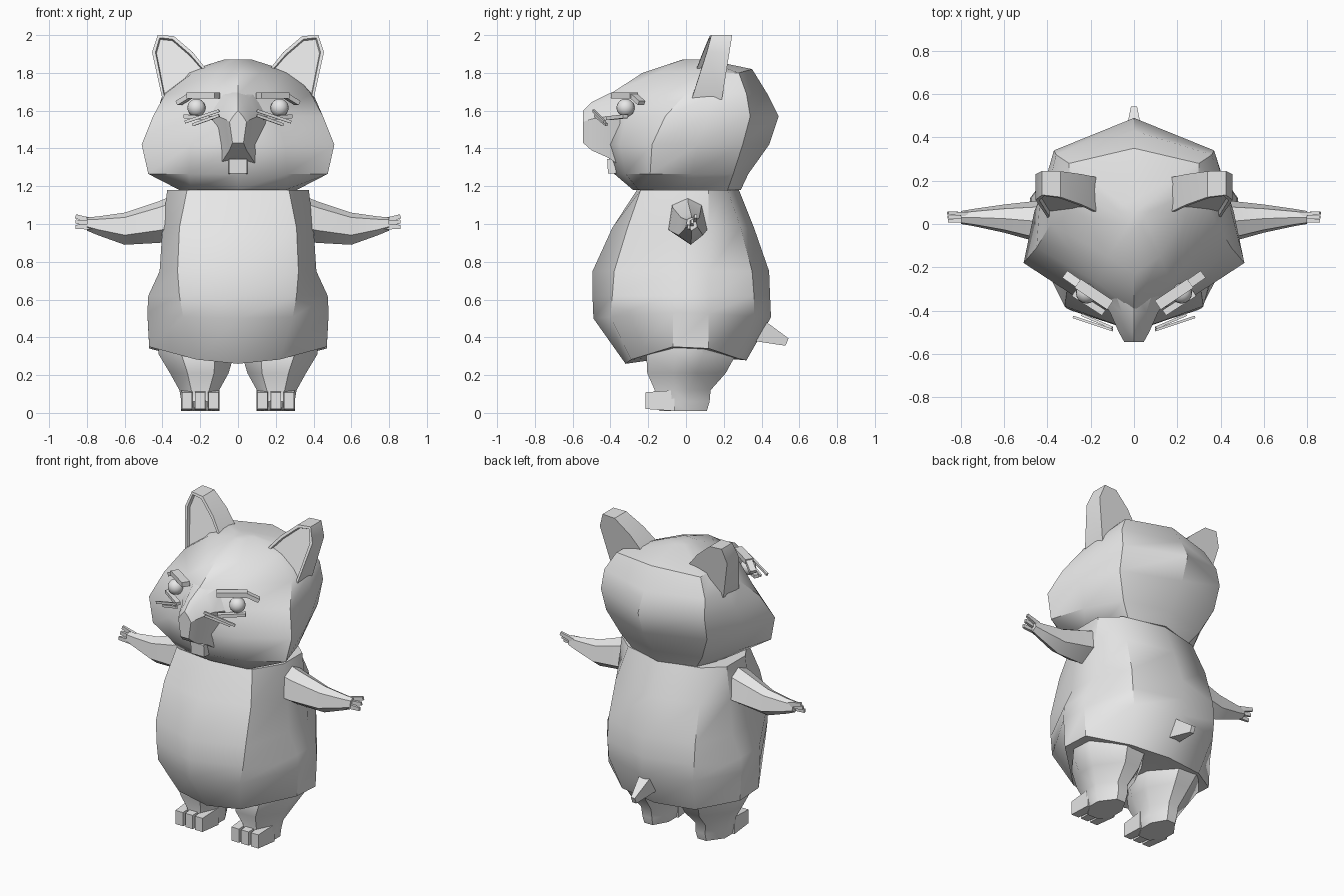
import bpy, bmesh, math
from mathutils import Vector

if "Cube" in bpy.data.objects:
    bpy.data.objects.remove(bpy.data.objects["Cube"])

grey = bpy.data.materials.new("plain grey")
grey.diffuse_color = (0.8, 0.8, 0.8, 1)
grey.use_nodes = True
grey.node_tree.nodes["Principled BSDF"].inputs["Base Color"].default_value = grey.diffuse_color


def finish(name, bm, angle=32):
    """Turn a bmesh into an object, smooth except at sharp edges."""
    bmesh.ops.recalc_face_normals(bm, faces=bm.faces)
    for f in bm.faces:
        f.smooth = True
    for e in bm.edges:
        e.smooth = e.calc_face_angle(0) < math.radians(angle)
    me = bpy.data.meshes.new(name)
    bm.to_mesh(me)
    bm.free()
    me.materials.append(grey)
    ob = bpy.data.objects.new(name, me)
    bpy.context.collection.objects.link(ob)
    return ob


def loft(name, rings, angle=32):
    """Skin a list of equal-length point rings and cap both ends."""
    bm = bmesh.new()
    vs = [[bm.verts.new(p) for p in r] for r in rings]
    n = len(vs[0])
    for a, b in zip(vs, vs[1:]):
        for i in range(n):
            j = (i + 1) % n
            bm.faces.new((a[i], a[j], b[j], b[i]))
    caps = [bm.faces.new(vs[0]), bm.faces.new(vs[-1])]
    bmesh.ops.poke(bm, faces=caps)
    return finish(name, bm, angle)


def mirrored(half):
    """Complete a half ring whose first and last points lie on x = 0."""
    return half + [(-x, y, z) for x, y, z in half[-2:0:-1]]


def bar(name, a, b, w, h, taper=1.0):
    """Four-sided bar from a to b, w wide and h high."""
    a, b = Vector(a), Vector(b)
    d = (b - a).normalized()
    side = d.cross(Vector((0, 0, 1))).normalized()
    up = side.cross(d)
    rings = []
    for p, s in ((a, 1), (b, taper)):
        rings.append([p + side * w / 2 * s * i + up * h / 2 * s * j
                      for i, j in ((1, 1), (-1, 1), (-1, -1), (1, -1))])
    return loft(name, rings)


# Torso: z, front y, front corner x/y, side x, back corner x/y, back y, side lift
rings = []
for z, f, xm, ym, xc, xb, yb, b, lift in (
        (0.26, -0.32, 0.22, -0.29, 0.47, 0.26, 0.28, 0.32, 0.09),
        (0.50, -0.49, 0.29, -0.40, 0.48, 0.30, 0.36, 0.45, 0.03),
        (0.62, -0.495, 0.31, -0.39, 0.475, 0.31, 0.36, 0.445, 0),
        (0.75, -0.495, 0.32, -0.38, 0.415, 0.31, 0.35, 0.44, 0),
        (0.98, -0.39, 0.31, -0.31, 0.40, 0.30, 0.29, 0.36, 0),
        (1.18, -0.26, 0.27, -0.24, 0.375, 0.26, 0.22, 0.28, 0)):
    rings.append(mirrored([(0, f, z), (xm, ym, z + lift * 0.25),
                           (xc, -0.07, z + lift), (xc, 0.12, z + lift * 0.9),
                           (xb, yb, z + lift * 0.3), (0, b, z + lift * 0.2)]))
loft("torso", rings, 38)

# Head: z, front y, face corner x/y, cheek x/y, back corner x/y, back y
rings = []
for z, f, xm, ym, xc, yc, xb, yb, b in (
        (1.18, -0.28, 0.25, -0.25, 0.31, -0.08, 0.23, 0.22, 0.29),
        (1.265, -0.38, 0.26, -0.32, 0.475, -0.19, 0.29, 0.25, 0.33),
        (1.42, -0.43, 0.25, -0.35, 0.51, -0.18, 0.36, 0.30, 0.44),
        (1.57, -0.44, 0.20, -0.32, 0.45, -0.11, 0.37, 0.34, 0.49),
        (1.69, -0.40, 0.17, -0.27, 0.385, 0.0, 0.36, 0.32, 0.43),
        (1.80, -0.23, 0.12, -0.15, 0.24, 0.04, 0.30, 0.28, 0.35),
        (1.87, -0.02, 0.03, -0.01, 0.05, 0.03, 0.05, 0.09, 0.11)):
    mid = ((xc + xb) / 2 + 0.025, (yc + yb) / 2, z)
    zb = z + 0.02 * (z == 1.80)
    rings.append(mirrored([(0, f, z), (xm, ym, z), (xc, yc, z), mid,
                           (xb, yb, z), (0, b, zb)]))
loft("head", rings, 36)

# Snout, tapering forward to the nose
rings = []
for y, x, lo, hi in ((-0.28, 0.20, 1.26, 1.73), (-0.41, 0.11, 1.35, 1.69),
                     (-0.50, 0.07, 1.39, 1.645), (-0.545, 0.045, 1.43, 1.60)):
    m = lo + (hi - lo) * 0.65
    rings.append(mirrored([(0, y, hi), (x * 0.5, y, hi - 0.025), (x, y, m),
                           (x * 0.65, y, lo), (0, y, lo)]))
loft("snout", rings)
bar("lower_jaw", (0, -0.32, 1.31), (0, -0.415, 1.305), 0.11, 0.09, 0.85)

# Tail
bar("tail", (0, 0.39, 0.435), (0, 0.535, 0.375), 0.08, 0.12, 0.35)

for s, side in ((-1, "left"), (1, "right")):
    # Ear: front outline, extruded back and leaning, with a recessed front
    outline = ((0.16, 1.81), (0.24, 1.91), (0.34, 1.995), (0.425, 2.0),
               (0.455, 1.91), (0.40, 1.66), (0.30, 1.68))
    bm = bmesh.new()
    front, back = [], []
    for x, z in outline:
        h = z - 1.66
        front.append(bm.verts.new((s * x, 0.02 + h * 0.3 + 0.1 * (x - 0.3), z)))
        back.append(bm.verts.new((s * x, 0.19 + h * 0.16, z)))
    for i in range(len(front)):
        j = (i + 1) % len(front)
        bm.faces.new((front[i], front[j], back[j], back[i]))
    bm.faces.new(back)
    face = bm.faces.new(front)
    bmesh.ops.recalc_face_normals(bm, faces=bm.faces)
    bmesh.ops.inset_individual(bm, faces=[face], thickness=0.018)
    bmesh.ops.inset_individual(bm, faces=[face], thickness=0.004, depth=-0.02)
    finish(side + "_ear", bm)

    # Eye, brow and the slim bars under it
    bm = bmesh.new()
    bmesh.ops.create_uvsphere(bm, u_segments=16, v_segments=10, radius=0.048)
    bmesh.ops.translate(bm, verts=bm.verts, vec=(s * 0.22, -0.32, 1.615))
    finish(side + "_eye", bm)
    bar(side + "_brow", (s * 0.11, -0.375, 1.68), (s * 0.26, -0.275, 1.68), 0.05, 0.03)
    bar(side + "_brow_tip", (s * 0.25, -0.28, 1.68), (s * 0.315, -0.235, 1.64), 0.04, 0.025)
    bar(side + "_eye_rim", (s * 0.14, -0.41, 1.56), (s * 0.28, -0.32, 1.57), 0.03, 0.02)
    bar(side + "_upper_whisker", (s * 0.10, -0.49, 1.60), (s * 0.28, -0.43, 1.54), 0.012, 0.015)
    bar(side + "_lower_whisker", (s * 0.10, -0.48, 1.575), (s * 0.24, -0.42, 1.525), 0.012, 0.015)

    # Arm: x, y centre, half depth, bottom z, top z
    rings = []
    for x, y, r, lo, hi in ((0.32, 0.01, 0.11, 0.91, 1.16), (0.42, 0.01, 0.10, 0.90, 1.12),
                            (0.60, 0.025, 0.065, 0.89, 1.06), (0.74, 0.03, 0.04, 0.94, 1.04),
                            (0.80, 0.03, 0.03, 0.965, 1.035)):
        h = hi - lo
        rings.append([(s * x, y, lo), (s * x, y + r, lo + h * 0.3),
                      (s * x, y + r * 0.7, lo + h * 0.85), (s * x, y, hi),
                      (s * x, y - r * 0.8, lo + h * 0.85), (s * x, y - r, lo + h * 0.3)])
    loft(side + "_arm", rings)
    for i in range(3):
        bar(f"{side}_finger_{i}", (s * 0.77, 0.015 + 0.015 * i, 0.985 + 0.015 * i),
            (s * 0.86, 0.015 + 0.018 * i, 0.985 + 0.028 * i), 0.02, 0.03, 0.7)

    # Leg and foot: z, inner x, outer x, front y, back y
    rings = []
    for z, xi, xo, f, b in ((0.40, 0.03, 0.42, -0.18, 0.24), (0.31, 0.02, 0.42, -0.21, 0.265),
                            (0.21, 0.05, 0.36, -0.205, 0.21), (0.12, 0.10, 0.31, -0.165, 0.13),
                            (0.06, 0.10, 0.30, -0.18, 0.125), (0.01, 0.11, 0.29, -0.14, 0.11)):
        w, d = xo - xi, b - f
        rings.append([(s * (xi + w * u), f + d * v, z) for u, v in
                      ((0.25, 0), (0.7, 0), (1, 0.33), (1, 0.63),
                       (0.62, 1), (0.28, 1), (0, 0.65), (0, 0.3))])
    loft(side + "_leg", rings, 40)
    for i in range(3):
        x = s * (0.13 + 0.07 * i)
        bar(f"{side}_toe_{i}", (x, -0.06, 0.065), (x, -0.215, 0.065), 0.066, 0.11, 0.8)
